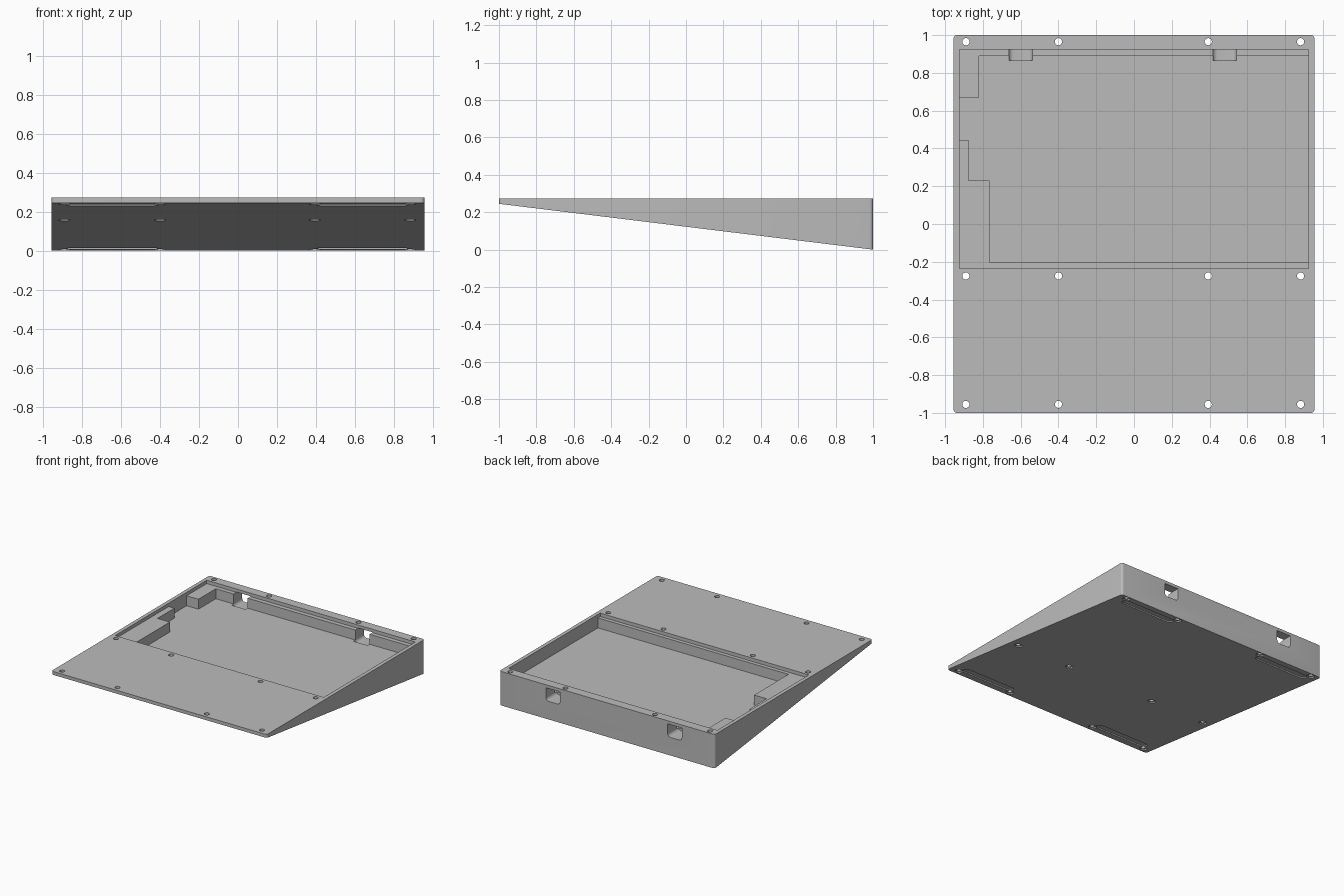
import bpy, bmesh, math
from mathutils import Vector

cube = bpy.data.objects.get("Cube")
if cube:
    bpy.data.objects.remove(cube)

W, TOP, FRONT_Z = 0.955, 0.272, 0.245
LEDGE_Z, FLOOR_Z = 0.245, 0.165

grey = bpy.data.materials.new("matte_grey")
grey.use_nodes = True
grey.diffuse_color = (0.5, 0.5, 0.5, 1)
grey.node_tree.nodes["Principled BSDF"].inputs["Base Color"].default_value = (0.5, 0.5, 0.5, 1)


def under(y):
    """Height of the sloping underside at depth y."""
    return FRONT_Z * (1 - y) / 2


def prism(name, outline, z0, z1, bevel=0):
    """Extrude a flat outline, optionally rounding its upright edges."""
    bm = bmesh.new()
    face = bm.faces.new([bm.verts.new((x, y, z0)) for x, y in outline])
    up = bmesh.ops.extrude_face_region(bm, geom=[face])["geom"]
    bmesh.ops.translate(bm, vec=(0, 0, z1 - z0),
                        verts=[v for v in up if isinstance(v, bmesh.types.BMVert)])
    if bevel:
        upright = [e for e in bm.edges
                   if abs(e.verts[0].co.z - e.verts[1].co.z) > 1e-4]
        bmesh.ops.bevel(bm, geom=upright, offset=bevel, segments=5,
                        profile=0.5, affect='EDGES')
    bmesh.ops.recalc_face_normals(bm, faces=bm.faces)
    mesh = bpy.data.meshes.new(name)
    bm.to_mesh(mesh)
    bm.free()
    mesh.materials.append(grey)
    obj = bpy.data.objects.new(name, mesh)
    bpy.context.collection.objects.link(obj)
    return obj


def rect(x0, x1, y0, y1):
    return [(x0, y0), (x1, y0), (x1, y1), (x0, y1)]


def circle(x, y, r, n=24):
    return [(x + r * math.cos(i * math.tau / n), y + r * math.sin(i * math.tau / n))
            for i in range(n)]


def slope(obj, offset, limit):
    """Shift vertices lower than the limit onto the underside slope."""
    for v in obj.data.vertices:
        if v.co.z < limit:
            v.co.z = under(v.co.y) + offset


def cut(body, cutter):
    """Subtract the cutter from the body and discard it."""
    mod = body.modifiers.new("cut", 'BOOLEAN')
    mod.operation, mod.solver, mod.object = 'DIFFERENCE', 'EXACT', cutter
    bpy.context.view_layer.objects.active = body
    bpy.ops.object.modifier_apply(modifier=mod.name)
    bpy.data.objects.remove(cutter)


# Wedge body with a flat top and a sloping underside
body = prism("wedge_case", rect(-W, W, -1, 1), -0.1, TOP, 0.018)
slope(body, 0, 0)

# Shallow lid recess, then the deep tray with its corner blocks left standing
cut(body, prism("lid_recess", rect(-0.925, 0.925, -0.235, 0.925), LEDGE_Z, 0.4))
tray = [(-0.765, -0.205), (0.925, -0.205), (0.925, 0.89), (-0.82, 0.89),
        (-0.82, 0.67), (-0.925, 0.67), (-0.925, 0.445), (-0.875, 0.445),
        (-0.875, 0.23), (-0.765, 0.23)]
cut(body, prism("tray", tray, FLOOR_Z, 0.35))

# Cable openings through the back wall, rounded at the lower corners
for x in (-0.6, 0.48):
    port = prism("cable_port", rect(x - 0.063, x + 0.063, 0.145, 0.248), 0.865, 1.1)
    bm = bmesh.new()
    bm.from_mesh(port.data)
    low = [e for e in bm.edges if all(v.co.y < 0.15 for v in e.verts)
           and abs(e.verts[0].co.z - e.verts[1].co.z) > 0.1]
    bmesh.ops.bevel(bm, geom=low, offset=0.025, segments=5, profile=0.5, affect='EDGES')
    for v in bm.verts:
        v.co = Vector((v.co.x, v.co.z, v.co.y))
    bmesh.ops.reverse_faces(bm, faces=bm.faces)
    bm.to_mesh(port.data)
    bm.free()
    cut(body, port)

# Screw holes in three rows, countersunk from below
for y in (-0.955, -0.275, 0.965):
    for x in (-0.89, -0.4, 0.393, 0.882):
        cut(body, prism("screw_hole", circle(x, y, 0.019), -0.3, 0.5))
        seat = prism("screw_seat", circle(x, y, 0.029), -0.3, under(y) + 0.012)
        cut(body, seat)

# Shallow slots for rubber feet on the underside
for y in (-0.91, 0.915):
    for x in (-0.645, 0.638):
        slot = prism("foot_slot", rect(x - 0.235, x + 0.235, y - 0.03, y + 0.03),
                     -0.3, 0.4, 0.028)
        for v in slot.data.vertices:
            if v.co.z > 0:
                v.co.z = under(v.co.y) + 0.01
        cut(body, slot)

# Smooth the rounded corners while keeping edges crisp
bpy.ops.object.select_all(action='DESELECT')
body.select_set(True)
bpy.context.view_layer.objects.active = body
bpy.ops.object.shade_smooth_by_angle(angle=math.radians(30))
